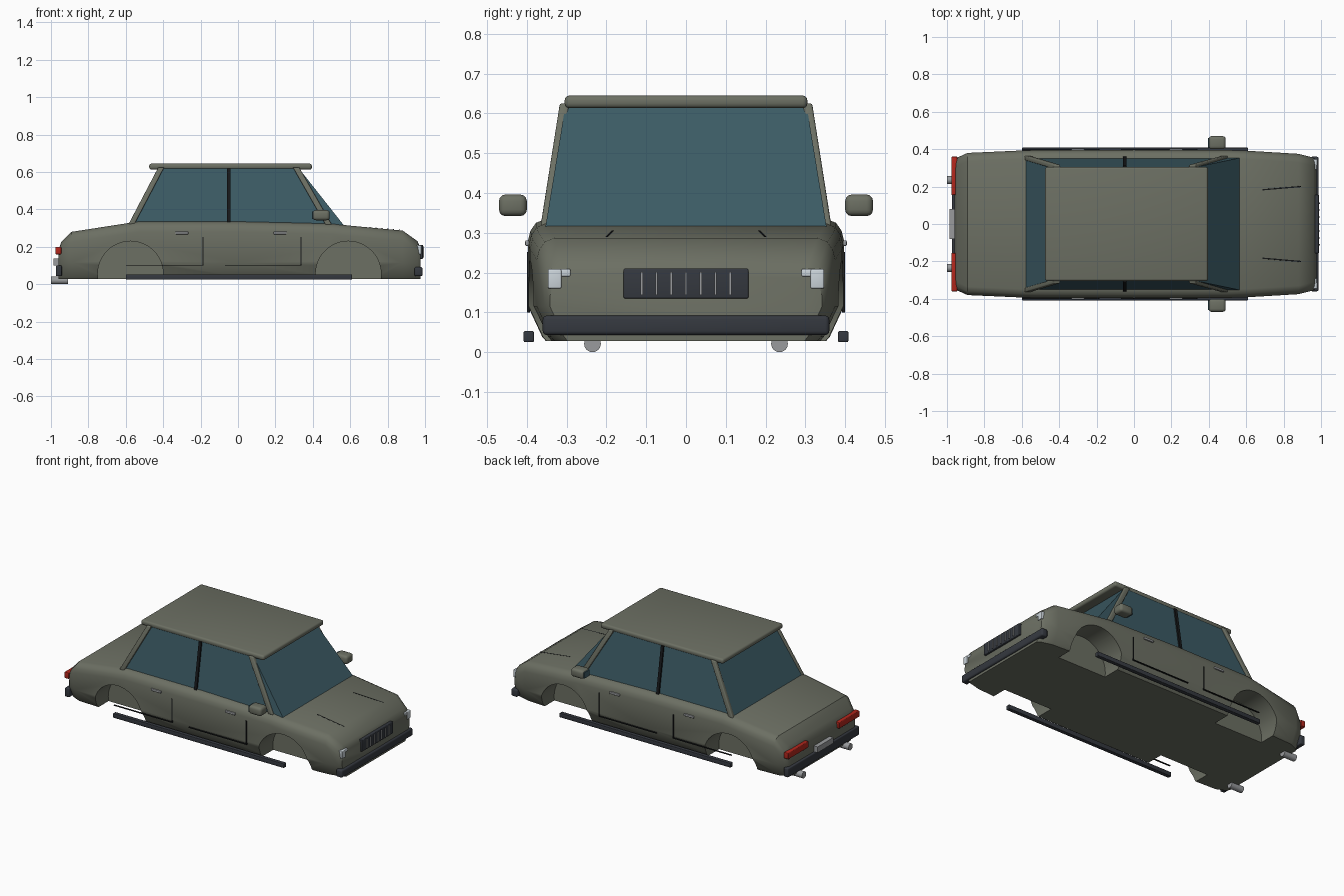
import bpy, bmesh, math
from mathutils import Vector

cube = bpy.data.objects.get("Cube")
if cube:
    bpy.data.objects.remove(cube, do_unlink=True)


def material(name, r, g, b):
    m = bpy.data.materials.new(name)
    m.use_nodes = True
    m.diffuse_color = (r, g, b, 1)
    m.node_tree.nodes["Principled BSDF"].inputs["Base Color"].default_value = (r, g, b, 1)
    return m


PAINT = material("olive grey paint", 0.15, 0.16, 0.125)
GLASS = material("blue tinted glass", 0.045, 0.105, 0.13)
TRIM = material("dark trim", 0.035, 0.04, 0.05)
BLACK = material("black seam", 0.008, 0.009, 0.01)
RED = material("red lens", 0.45, 0.02, 0.012)
WHITE = material("clear lens", 0.6, 0.66, 0.7)
METAL = material("grey metal", 0.32, 0.33, 0.34)


def finish(bm, name, mat, bevel=0.0, segments=3):
    bmesh.ops.recalc_face_normals(bm, faces=bm.faces)
    if bevel:
        bmesh.ops.bevel(bm, geom=bm.edges[:], offset=bevel, segments=segments,
                        profile=0.5, affect='EDGES', clamp_overlap=True)
    mesh = bpy.data.meshes.new(name)
    bm.to_mesh(mesh)
    bm.free()
    mesh.materials.append(mat)
    ob = bpy.data.objects.new(name, mesh)
    bpy.context.collection.objects.link(ob)
    return ob


def smooth(ob, angle=35):
    bpy.ops.object.select_all(action='DESELECT')
    ob.select_set(True)
    bpy.context.view_layer.objects.active = ob
    bpy.ops.object.shade_smooth_by_angle(angle=math.radians(angle))


def box(name, mat, xs, ys, zs, bevel=0.0):
    bm = bmesh.new()
    bmesh.ops.create_cube(bm, size=1)
    for v in bm.verts:
        v.co = [lo + (c + 0.5) * (hi - lo) for c, (lo, hi) in zip(v.co, (xs, ys, zs))]
    ob = finish(bm, name, mat, bevel)
    if bevel:
        smooth(ob)
    return ob


def beam(name, mat, a, b, width, depth, bevel=0.0):
    a, b = Vector(a), Vector(b)
    bm = bmesh.new()
    bmesh.ops.create_cube(bm, size=1)
    for v in bm.verts:
        v.co = a.lerp(b, v.co.z + 0.5) + Vector((v.co.x * width, v.co.y * depth, 0))
    ob = finish(bm, name, mat, bevel)
    if bevel:
        smooth(ob)
    return ob


def cylinder(name, mat, centre, radius, length, axis, sides=24):
    bm = bmesh.new()
    bmesh.ops.create_cone(bm, cap_ends=True, segments=sides, radius1=radius,
                          radius2=radius, depth=length)
    q = Vector((0, 0, 1)).rotation_difference(Vector(axis))
    for v in bm.verts:
        v.co = q @ v.co + Vector(centre)
    return finish(bm, name, mat)


# Body shell: lofted sections of (x, half width, top height)
SECTIONS = [(-0.96, 0.335, 0.18), (-0.945, 0.355, 0.225), (-0.89, 0.38, 0.28),
            (-0.6, 0.393, 0.325), (-0.53, 0.395, 0.335), (0.0, 0.397, 0.335),
            (0.5, 0.395, 0.324), (0.6, 0.392, 0.313), (0.88, 0.375, 0.287),
            (0.96, 0.355, 0.23), (0.975, 0.342, 0.195)]
bm = bmesh.new()
rings = []
for x, w, t in SECTIONS:
    half = [(w - 0.045, 0.028), (w - 0.036, 0.038), (w, 0.115), (w, t - 0.055),
            (w - 0.006, t - 0.03), (w - 0.02, t - 0.01), (w - 0.045, t)]
    outline = half + [(-y, z) for y, z in reversed(half)]
    rings.append([bm.verts.new((x, y, z)) for y, z in outline])
for a, b in zip(rings, rings[1:]):
    for i in range(len(a)):
        j = (i + 1) % len(a)
        bm.faces.new((a[i], a[j], b[j], b[i]))
bm.faces.new(rings[0])
bm.faces.new(rings[-1])
body = finish(bm, "body_shell", PAINT)

# Wheel arches cut into the shell
for x in (-0.575, 0.59):
    for s in (1, -1):
        cutter = cylinder("arch_cutter", PAINT, (x, s * 0.39, 0.055), 0.175, 0.3, (0, 1, 0), 48)
        cutter.hide_render = True
        mod = body.modifiers.new("arch", 'BOOLEAN')
        mod.operation, mod.solver, mod.object = 'DIFFERENCE', 'EXACT', cutter
        bpy.context.view_layer.objects.active = body
        bpy.ops.object.modifier_apply(modifier=mod.name)
        bpy.data.objects.remove(cutter, do_unlink=True)
smooth(body)

# Glass cabin: tapered block
bm = bmesh.new()
bmesh.ops.create_cube(bm, size=1)
for v in bm.verts:
    front, top = v.co.x > 0, v.co.z > 0
    x = (0.325 if top else 0.565) if front else (-0.42 if top else -0.585)
    y = 0.303 if top else 0.353
    v.co = (x, math.copysign(y, v.co.y), 0.62 if top else 0.316)
finish(bm, "cabin_glass", GLASS)

box("roof", PAINT, (-0.475, 0.395), (-0.305, 0.305), (0.613, 0.645), 0.012)

# Parts on both sides
for s, side in ((1, "left"), (-1, "right")):
    def span(a, b):
        return tuple(sorted((s * a, s * b)))

    beam(f"rear_pillar_{side}", PAINT, (-0.57, s * 0.353, 0.32), (-0.41, s * 0.305, 0.625),
         0.032, 0.024, 0.005)
    beam(f"front_pillar_{side}", PAINT, (0.485, s * 0.353, 0.318), (0.31, s * 0.305, 0.625),
         0.034, 0.024, 0.005)
    beam(f"centre_pillar_{side}", BLACK, (-0.05, s * 0.353, 0.33), (-0.05, s * 0.305, 0.62),
         0.018, 0.016)
    box(f"sill_{side}", TRIM, (-0.6, 0.61), span(0.382, 0.408), (0.025, 0.053), 0.004)

    # Doors: seams and handles
    for n, x0, x1 in (("rear", -0.6, -0.185), ("front", -0.07, 0.34)):
        box(f"{n}_door_edge_{side}", BLACK, (x1 - 0.006, x1), span(0.392, 0.4), (0.1, 0.252))
        box(f"{n}_door_base_{side}", BLACK, (x0, x1), span(0.392, 0.4), (0.099, 0.104))
        box(f"{n}_door_handle_{side}", METAL, (x1 - 0.15, x1 - 0.08), span(0.39, 0.404),
            (0.267, 0.281), 0.003)

    box(f"mirror_{side}", PAINT, (0.4, 0.49), span(0.4, 0.47), (0.342, 0.396), 0.016)
    box(f"mirror_glass_{side}", GLASS, (0.395, 0.402), span(0.41, 0.46), (0.35, 0.388))
    beam(f"hood_line_{side}", BLACK, (0.69, s * 0.183, 0.306), (0.89, s * 0.2, 0.289), 0.006, 0.006)

    # Lights and exhausts
    box(f"headlight_{side}", WHITE, (0.93, 0.981), span(0.313, 0.347), (0.16, 0.208), 0.004)
    box(f"headlight_bar_{side}", WHITE, (0.93, 0.978), span(0.29, 0.347), (0.19, 0.209), 0.004)
    box(f"tail_light_{side}", RED, (-0.976, -0.945), span(0.155, 0.36), (0.16, 0.2), 0.004)
    smooth(cylinder(f"exhaust_{side}", METAL, (-0.955, s * 0.235, 0.021), 0.021, 0.09, (1, 0, 0)))

# Bumpers, number plate and grille
box("front_bumper", TRIM, (0.943, 0.987), (-0.36, 0.36), (0.043, 0.092), 0.01)
box("rear_bumper", TRIM, (-0.974, -0.942), (-0.36, 0.36), (0.043, 0.1), 0.006)
box("number_plate", METAL, (-0.987, -0.955), (-0.08, 0.08), (0.1, 0.137))
box("grille", TRIM, (0.955, 0.989), (-0.157, 0.157), (0.135, 0.21), 0.004)
for i in range(7):
    y = (i - 3) * 0.037
    box(f"grille_slat_{i + 1}", METAL, (0.98, 0.995), (y - 0.003, y + 0.003), (0.144, 0.201))
